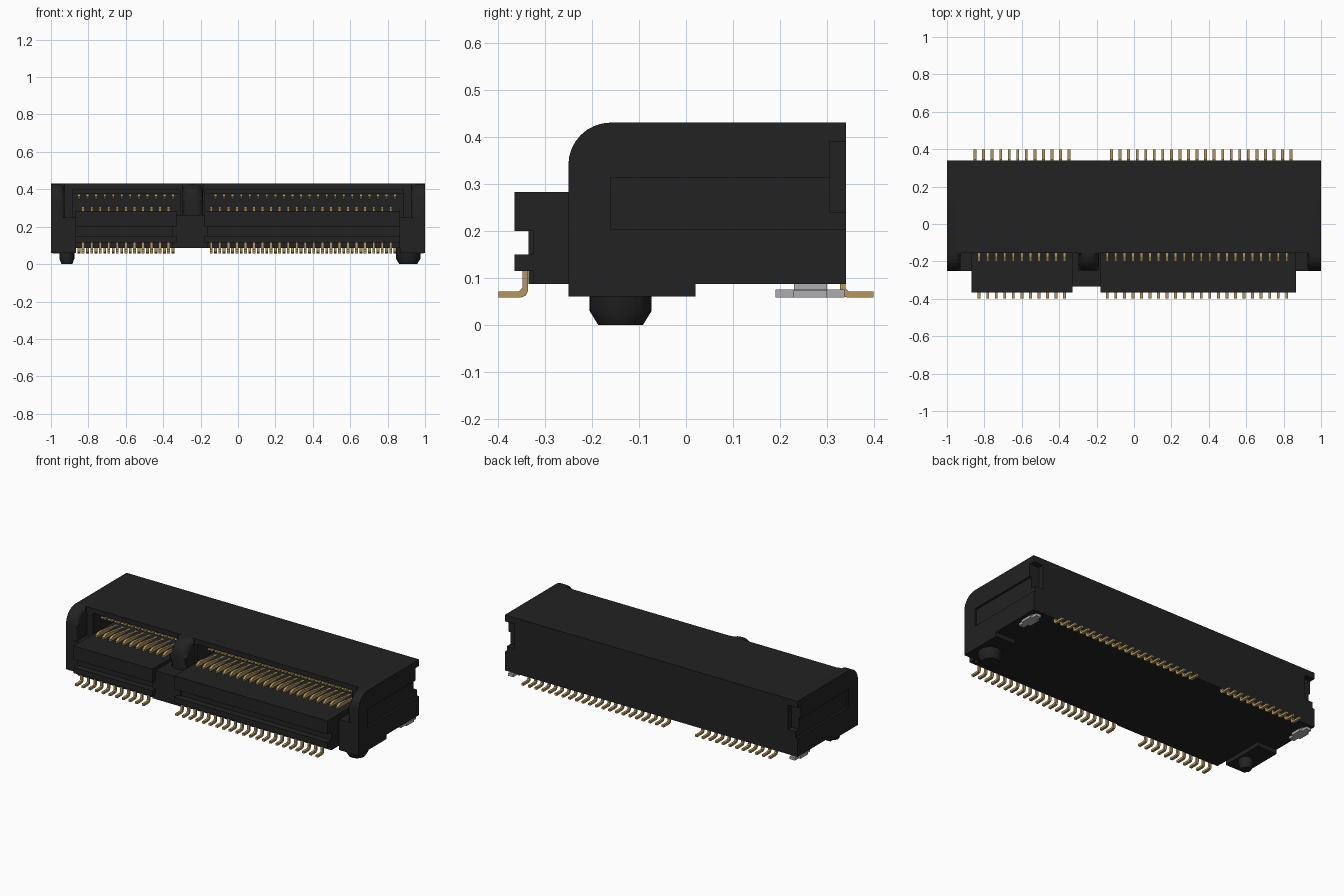
import bpy, bmesh, math

if "Cube" in bpy.data.objects:
    bpy.data.objects.remove(bpy.data.objects["Cube"])


def material(name, rgb):
    m = bpy.data.materials.new(name)
    m.diffuse_color = (*rgb, 1)
    m.use_nodes = True
    m.node_tree.nodes["Principled BSDF"].inputs["Base Color"].default_value = m.diffuse_color
    return m


BLACK = material("black_plastic", (0.016, 0.016, 0.016))
GOLD = material("gold_contact", (0.45, 0.31, 0.12))
SILVER = material("silver_metal", (0.42, 0.42, 0.44))


def finish(name, bm, mat, smooth=False):
    bmesh.ops.recalc_face_normals(bm, faces=bm.faces)
    mesh = bpy.data.meshes.new(name)
    bm.to_mesh(mesh)
    bm.free()
    mesh.materials.append(mat)
    ob = bpy.data.objects.new(name, mesh)
    bpy.context.collection.objects.link(ob)
    if smooth:
        bpy.ops.object.select_all(action='DESELECT')
        bpy.context.view_layer.objects.active = ob
        ob.select_set(True)
        bpy.ops.object.shade_smooth_by_angle(angle=math.radians(35))
    return ob


def add_prism(bm, profile, x0, x1):
    """Extrude a (y, z) profile between x0 and x1."""
    a = [bm.verts.new((x0, y, z)) for y, z in profile]
    b = [bm.verts.new((x1, y, z)) for y, z in profile]
    bm.faces.new(a)
    bm.faces.new(b[::-1])
    for i in range(len(a)):
        j = (i + 1) % len(a)
        bm.faces.new((a[i], a[j], b[j], b[i]))


def prisms(name, profile, spans, mat=BLACK, smooth=False):
    bm = bmesh.new()
    for x0, x1 in spans:
        add_prism(bm, profile, x0, x1)
    return finish(name, bm, mat, smooth)


def rect(y0, y1, z0, z1):
    return [(y0, z0), (y1, z0), (y1, z1), (y0, z1)]


def rounded_front(y0, y1, z0, z1, r, n=8):
    """Rectangle whose upper front corner is rounded."""
    arc = [(y0 + r - r * math.cos(math.pi / 2 * i / n),
            z1 - r + r * math.sin(math.pi / 2 * i / n)) for i in range(n + 1)]
    return [(y1, z1), (y1, z0), (y0, z0)] + arc[:]


def both(x0, x1):
    return [(x0, x1), (-x1, -x0)]


def cut(target, cutters):
    bpy.ops.object.select_all(action='DESELECT')
    bpy.context.view_layer.objects.active = target
    target.select_set(True)
    for c in cutters:
        mod = target.modifiers.new("cut", 'BOOLEAN')
        mod.operation = 'DIFFERENCE'
        mod.solver = 'EXACT'
        mod.object = c
        bpy.ops.object.modifier_apply(modifier=mod.name)
    for c in cutters:
        bpy.data.objects.remove(c)


# Main housing around the card slot
prisms("lower_housing", rect(-0.335, 0.34, 0.087, 0.262), [(-0.35, -0.16)])
jaw = [(0.34, 0.087), (-0.325, 0.087), (-0.325, 0.115), (-0.365, 0.115),
       (-0.365, 0.15), (-0.325, 0.15), (-0.325, 0.2), (-0.365, 0.2),
       (-0.365, 0.283), (0.34, 0.283)]
prisms("lower_jaw", jaw, [(-0.868, -0.33), (-0.18, 0.866)])
prisms("roof", rect(-0.155, 0.34, 0.40, 0.43), [(-0.95, 0.95)])
prisms("inner_ceiling", rect(-0.09, 0.2, 0.375, 0.41), [(-0.9, 0.9)])
prisms("back_wall", rect(0.1, 0.34, 0.2, 0.42), [(-0.92, 0.92)])
prisms("slot_end", rect(-0.15, 0.34, 0.25, 0.42), both(0.885, 0.932))

# End cheeks with rounded noses, side recesses and rear notches
cheek_profile = rounded_front(-0.25, 0.34, 0.087, 0.43, 0.09)
for side, label in ((-1, "left"), (1, "right")):
    bm = bmesh.new()
    add_prism(bm, cheek_profile, side * 0.928, side * 1.0)
    inner = [e for e in bm.edges
             if all(abs(abs(v.co.x) - 0.928) < 1e-4 and v.co.y < -0.15 for v in e.verts)
             and not all(v.co.z < 0.1 for v in e.verts)]
    bmesh.ops.bevel(bm, geom=inner, offset=0.03, segments=4, profile=0.5,
                    affect='EDGES')
    cheek = finish(label + "_cheek", bm, BLACK, True)
    panel = prisms("panel_cutter", rect(-0.16, 0.4, 0.203, 0.313),
                   [(side * 0.987, side * 1.1)])
    notch = prisms("notch_cutter", rect(0.305, 0.4, 0.24, 0.39),
                   [(side * 0.935, side * 1.1)])
    panel.hide_render = notch.hide_render = True
    cut(cheek, [panel, notch])
prisms("cheek_shelf", rect(-0.25, 0.295, 0.087, 0.25), both(0.866, 0.97))
prisms("cheek_shelf_rear", rect(0.29, 0.34, 0.087, 0.25), both(0.866, 0.932))
prisms("foot", rect(-0.25, 0.02, 0.06, 0.095), both(0.866, 1.0))

# Rounded key divider splitting the slot
bm = bmesh.new()
add_prism(bm, rounded_front(-0.248, 0.12, 0.25, 0.43, 0.09), -0.298, -0.188)
edges = [e for e in bm.edges
         if abs(e.verts[0].co.x - e.verts[1].co.x) < 1e-5
         and all(v.co.y < -0.15 for v in e.verts)
         and not all(v.co.z < 0.26 for v in e.verts)]
bmesh.ops.bevel(bm, geom=edges, offset=0.045, segments=5, profile=0.5,
                affect='EDGES')
finish("key_divider", bm, BLACK, True)
prisms("key_wall", rect(-0.15, 0.12, 0.25, 0.42), [(-0.31, -0.176)])


# Locating pegs with tapered tips
def peg(name, x, r):
    bm = bmesh.new()
    rings = []
    for z, k in ((0.0, 0.72), (0.03, 1.0), (0.092, 1.0)):
        rings.append([bm.verts.new((x + r * k * math.cos(math.tau * i / 24),
                                    -0.139 + r * k * math.sin(math.tau * i / 24), z))
                      for i in range(24)])
    bm.faces.new(rings[0])
    bm.faces.new(rings[-1])
    for lo, hi in zip(rings, rings[1:]):
        for i in range(24):
            j = (i + 1) % 24
            bm.faces.new((lo[i], lo[j], hi[j], hi[i]))
    finish(name, bm, BLACK, True)


peg("small_peg", -0.915, 0.04)
peg("large_peg", 0.91, 0.066)

# Contact rows: the front row sits half a pitch from the rear row
PITCH, W = 0.0457, 0.0075


def row(starts):
    return [(s + i * PITCH - W, s + i * PITCH + W) for s, n in starts for i in range(n)]


front_row = row([(-0.828, 11), (-0.143, 22)])
rear_row = row([(-0.85, 12), (-0.12, 22)])
lead = [(-0.398, 0.058), (-0.352, 0.058), (-0.341, 0.062), (-0.336, 0.072),
        (-0.336, 0.13), (-0.348, 0.13), (-0.348, 0.078), (-0.355, 0.071),
        (-0.398, 0.071)]
rear_lead = [(-y if y < -0.39 else -y - 0.009, z) for y, z in lead]
prisms("front_leads", lead, front_row, GOLD)
prisms("rear_leads", rear_lead, rear_row, GOLD)
prisms("lower_contacts", [(-0.2, 0.284), (-0.2, 0.295), (-0.175, 0.307),
                          (-0.15, 0.307), (0.0, 0.284)], front_row, GOLD)
prisms("upper_contacts", [(-0.115, 0.362), (-0.095, 0.345), (-0.075, 0.345),
                          (0.08, 0.376), (0.08, 0.386), (-0.08, 0.358),
                          (-0.11, 0.372)], rear_row, GOLD)

# Solder tabs under the rear corners
prisms("solder_tab", rect(0.19, 0.337, 0.058, 0.075), both(0.945, 0.98), SILVER)
prisms("solder_tab_wing", rect(0.228, 0.3, 0.058, 0.074), both(0.93, 0.992), SILVER)
prisms("solder_tab_stem", rect(0.23, 0.3, 0.07, 0.095), both(0.95, 0.975), SILVER)
